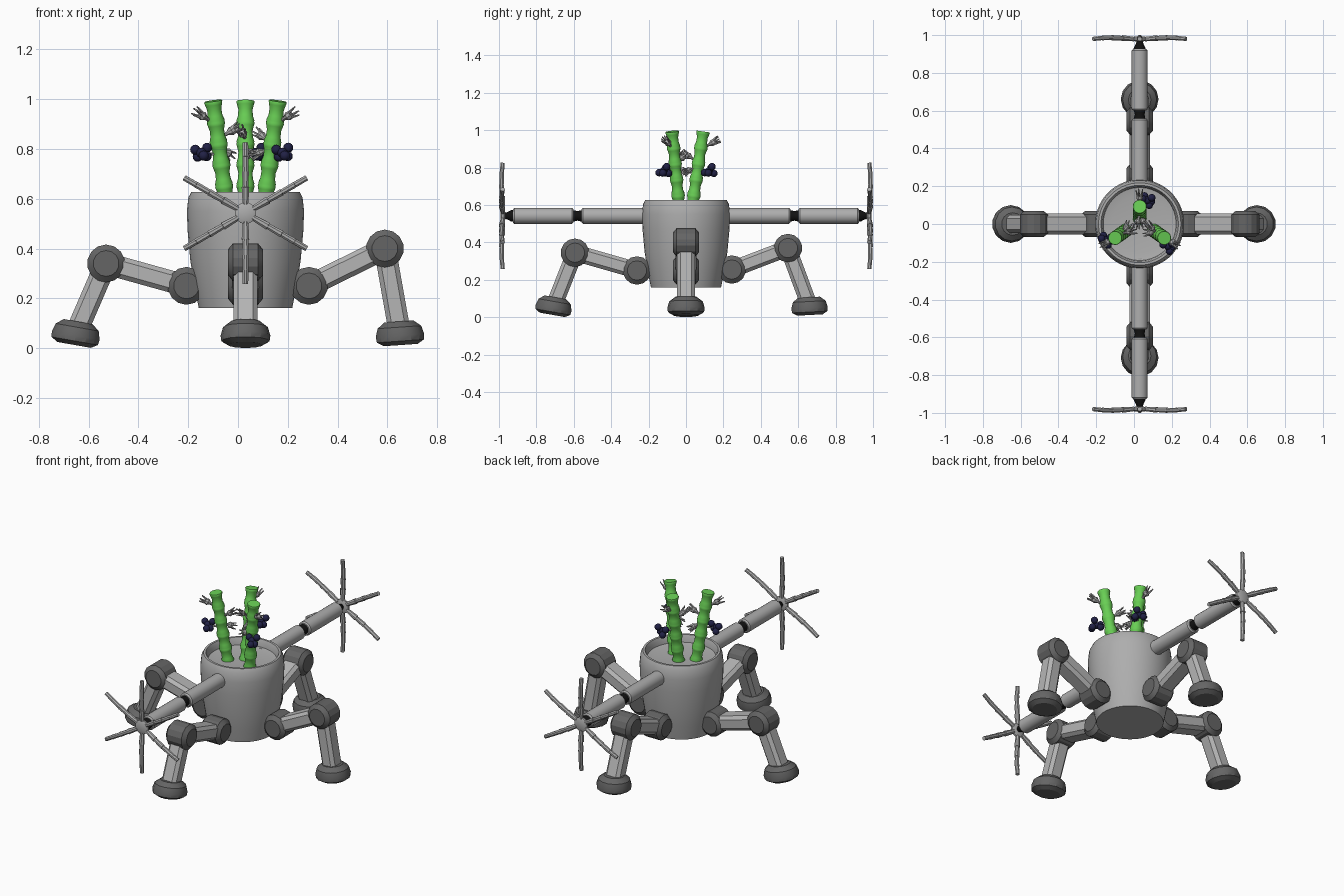
import bpy, bmesh, math
from mathutils import Matrix, Vector

if "Cube" in bpy.data.objects:
    bpy.data.objects.remove(bpy.data.objects["Cube"])

CX = 0.03  # the body axis sits slightly off centre


def material(name, rgb):
    m = bpy.data.materials.new(name)
    m.diffuse_color = (*rgb, 1)
    m.use_nodes = True
    m.node_tree.nodes["Principled BSDF"].inputs["Base Color"].default_value = m.diffuse_color
    return m


GREY = material("light grey", (0.42, 0.42, 0.42))
BAR = material("pale grey", (0.46, 0.46, 0.46))
DARK = material("dark grey", (0.13, 0.13, 0.13))
BLACK = material("black", (0.006, 0.006, 0.006))
GREEN = material("stalk green", (0.14, 0.62, 0.09))
NAVY = material("berry navy", (0.015, 0.015, 0.06))


def finish(bm, name, mat, smooth=None):
    bmesh.ops.recalc_face_normals(bm, faces=bm.faces)
    me = bpy.data.meshes.new(name)
    bm.to_mesh(me)
    bm.free()
    me.materials.append(mat)
    if smooth:
        me.shade_smooth()
        me.set_sharp_from_angle(angle=math.radians(smooth))
    ob = bpy.data.objects.new(name, me)
    bpy.context.collection.objects.link(ob)
    return ob


def aim(a, b):
    """Matrix putting the origin at a with local z pointing at b."""
    d = Vector(b) - Vector(a)
    return Matrix.Translation(a) @ d.to_track_quat('Z', 'Y').to_matrix().to_4x4()


def lathe(bm, profile, n, M):
    """Revolve (radius, height) points about local z; ends are capped."""
    rings = []
    for r, z in profile:
        rings.append([bm.verts.new(M @ Vector((r * math.cos(2 * math.pi * (i + .5) / n),
                                               r * math.sin(2 * math.pi * (i + .5) / n), z)))
                      for i in range(n)])
    for a, b in zip(rings, rings[1:]):
        for i in range(n):
            j = (i + 1) % n
            bm.faces.new((a[i], a[j], b[j], b[i]))
    bm.faces.new(rings[0][::-1])
    bm.faces.new(rings[-1])


def tube(bm, a, b, r1, r2, n):
    lathe(bm, [(r1, 0), (r2, (Vector(b) - Vector(a)).length)], n, aim(a, b))


# pot-shaped body with a recessed bed
bm = bmesh.new()
lathe(bm, [(.188, .16), (.206, .25), (.222, .35), (.233, .47), (.236, .55), (.23, .605),
           (.218, .628), (.205, .628), (.197, .61), (.193, .585), (.15, .577)],
      48, Matrix.Translation((CX, 0, 0)))
finish(bm, "pot_body", GREY, 40)

# jointed legs: angle, (radius, z) of hip, knee and foot, foot tilt
LEGS = {
    "right": (0, (.255, .25), (.56, .40), (.62, .062), 4),
    "left": (180, (.237, .25), (.56, .34), (.68, .062), 10),
    "back": (90, (.245, .255), (.545, .37), (.66, .062), 3),
    "front": (270, (.262, .25), (.594, .345), (.706, .062), 10),
}


def bar(bm, M, a, b, w, h, c=.018):
    """Chamfered beam in the leg plane."""
    A, B = Vector((a[0], 0, a[1])), Vector((b[0], 0, b[1]))
    z = (B - A).normalized()
    y = Vector((0, 1, 0))
    x = y.cross(z)
    w, h = w / 2, h / 2
    sec = [(h, w - c), (h - c, w), (c - h, w), (-h, w - c),
           (-h, c - w), (c - h, -w), (h - c, -w), (h, c - w)]
    ends = [[bm.verts.new(M @ (P + x * u + y * v)) for u, v in sec] for P in (A, B)]
    for i in range(8):
        j = (i + 1) % 8
        bm.faces.new((ends[0][i], ends[0][j], ends[1][j], ends[1][i]))
    bm.faces.new(ends[0])
    bm.faces.new(ends[1])


for name, (ang, hip, knee, foot, tilt) in LEGS.items():
    M = Matrix.Translation((CX, 0, 0)) @ Matrix.Rotation(math.radians(ang), 4, 'Z')
    bm = bmesh.new()
    bar(bm, M, hip, knee, .11, .088)
    bar(bm, M, knee, foot, .096, .088)
    finish(bm, name + "_leg_beams", BAR)
    bm = bmesh.new()
    for r, z in (hip, knee):
        lathe(bm, [(.052, -.07), (.076, -.05), (.076, .05), (.052, .07)], 14,
              M @ Matrix.Translation((r, 0, z)) @ Matrix.Rotation(math.pi / 2, 4, 'X'))
    finish(bm, name + "_leg_joints", DARK, 25)
    bm = bmesh.new()
    lathe(bm, [(.07, -.05), (.097, -.034), (.1, -.012), (.09, .022), (.06, .045)], 14,
          M @ Matrix.Translation((foot[0], 0, foot[1])) @ Matrix.Rotation(math.radians(-tilt), 4, 'Y'))
    finish(bm, name + "_foot", DARK, 25)

# telescoping arms with six-fingered star hands
AZ = .542
for name, s in (("front", -1), ("back", 1)):
    def P(y, x=0, z=0):
        return Vector((CX + x, s * y, AZ + z))

    bm = bmesh.new()
    M = aim(P(0), P(1))
    lathe(bm, [(.043, .18), (.043, .55), (.036, .558)], 20, M)
    lathe(bm, [(.036, .602), (.043, .61), (.043, .918), (.036, .926)], 20, M)
    finish(bm, name + "_arm", GREY, 30)
    bm = bmesh.new()
    lathe(bm, [(.03, .54), (.03, .565), (.026, .58), (.03, .595), (.03, .62)], 16, M)
    lathe(bm, [(.032, .92), (.032, .932), (.02, .955), (.014, .975)], 16, M)
    finish(bm, name + "_arm_joints", BLACK, 30)
    bm = bmesh.new()
    lathe(bm, [(.02, .966), (.044, .974), (.044, .986), (.03, .992)], 12, M)
    ys = [.979, .984, .986, .985, .98]  # slight outward arch
    rs = [.035, .105, .168, .228, .284]
    for k in range(6):
        a = math.radians(90 + 60 * k)
        pts = [P(y, r * math.cos(a), r * math.sin(a)) for y, r in zip(ys, rs)]
        for i in range(4):
            tube(bm, pts[i], pts[i + 1], .0125, .0165 - .0015 * i, 8)
    finish(bm, name + "_star_hand", GREY, 30)

# bamboo stalks: base xy, top xy, berry cluster xy
STALKS = [((-.045, -.035), (-.1, -.074), (-.148, -.085)),
          ((.03, .03), (.03, .092), (.07, .125)),
          ((.105, -.035), (.16, -.074), (.178, -.118))]
prongs = bmesh.new()
berries = bmesh.new()


def sprout(a, d, size):
    """Small bud: flared stem with a ring of thin prongs."""
    d = Vector(d).normalized()
    M = aim(a, a + d)
    lathe(prongs, [(.007, 0), (.008, .3 * size), (.019, .5 * size), (.015, .68 * size)], 8, M)
    for k in range(5):
        c, s = math.cos(k * 1.2566), math.sin(k * 1.2566)
        tube(prongs, M @ Vector((.012 * c, .012 * s, .62 * size)),
             M @ Vector((.02 * c, .02 * s, size)), .006, .003, 5)


for k, (b, t, berry) in enumerate(STALKS):
    A, B = Vector((*b, .57)), Vector((*t, .993))
    L = (B - A).length
    prof = []
    for i in range(5):  # swollen node at the end of each segment
        prof += [(r, (i + f) * L / 5) for f, r in
                 ((0, .035), (.08, .036), (.3, .030), (.6, .029), (.82, .034), (.95, .037))]
    prof.append((.035, L))
    bm = bmesh.new()
    lathe(bm, prof, 20, aim(A, B))
    finish(bm, "bamboo_stalk_%d" % (k + 1), GREEN, 50)

    def at(z):
        return A.lerp(B, (z - .57) / .423)
    out = Vector((t[0] - CX, t[1], 0)).normalized()
    sprout(at(.91) + out * .02, out + Vector((0, 0, .55)), .09)
    side = Vector((-out.y, out.x, 0))
    sprout(at(.85 - .01 * k) - out * .02, -out + side * .3 + Vector((0, 0, .6)), .085)
    sprout(at(.80) - out * .015, -out - side * .5 - Vector((0, 0, .45)), .075)

    # berry cluster on a short twig
    C = Vector((*berry, .785))
    tube(prongs, at(.775), C, .006, .005, 6)
    for dx, dy, dz in ((0, 0, 0), (.024, .014, .02), (-.024, .008, .012),
                       (.01, -.026, -.012), (-.014, .024, -.016), (.022, -.006, -.014)):
        bmesh.ops.create_uvsphere(berries, u_segments=12, v_segments=8, radius=.02,
                                  matrix=Matrix.Translation(C + Vector((dx, dy, dz))))
finish(prongs, "sprouts", GREY, 30)
finish(berries, "berries", NAVY, 60)
